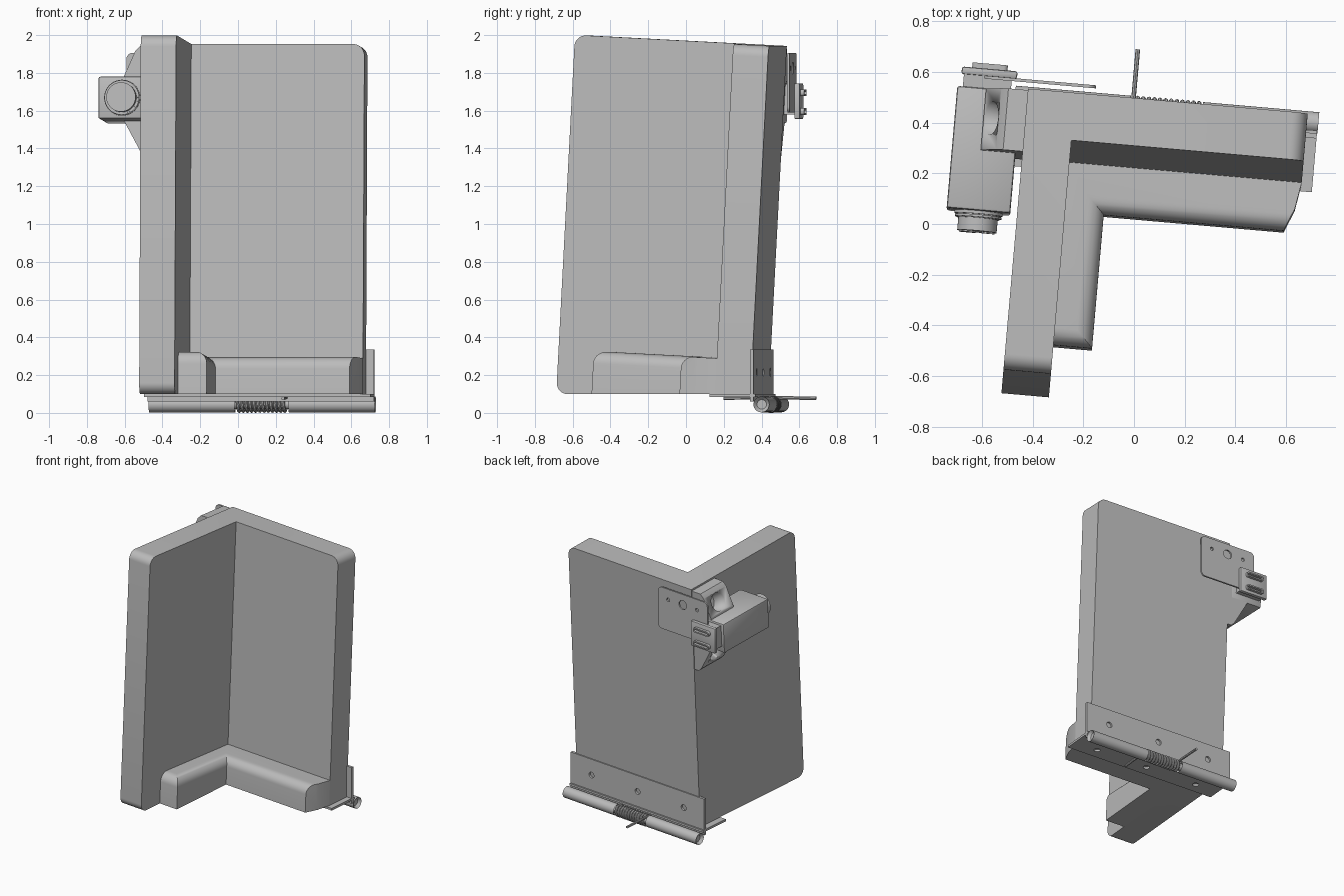
import bpy, bmesh, math
from mathutils import Matrix, Vector

if "Cube" in bpy.data.objects:
    bpy.data.objects.remove(bpy.data.objects["Cube"], do_unlink=True)

grey = bpy.data.materials.new("plain grey")
grey.use_nodes = True
grey.diffuse_color = (0.5, 0.5, 0.5, 1)
grey.node_tree.nodes["Principled BSDF"].inputs["Base Color"].default_value = (0.5, 0.5, 0.5, 1)

# Two frames: the hinge is only turned, the body also leans back
LEAN = math.radians(3)
TURNED = Matrix.Rotation(math.radians(-5), 4, 'Z')
LEANING = TURNED @ Matrix.Rotation(-LEAN, 4, 'X')


def finish(obj, smooth=True):
    obj.data.materials.clear()
    obj.data.materials.append(grey)
    bpy.ops.object.select_all(action='DESELECT')
    obj.select_set(True)
    bpy.context.view_layer.objects.active = obj
    if obj.type == 'CURVE':
        bpy.ops.object.convert(target='MESH')
    if smooth:
        bpy.ops.object.shade_smooth_by_angle(angle=math.radians(32))
    return obj


def add_mesh(name, bm, frame):
    bmesh.ops.recalc_face_normals(bm, faces=bm.faces)
    mesh = bpy.data.meshes.new(name)
    bm.to_mesh(mesh)
    bm.free()
    obj = bpy.data.objects.new(name, mesh)
    bpy.context.collection.objects.link(obj)
    obj.matrix_world = frame
    return finish(obj)


def prism(points, direction):
    bm = bmesh.new()
    face = bm.faces.new([bm.verts.new(p) for p in points])
    ext = bmesh.ops.extrude_face_region(bm, geom=[face])
    moved = [g for g in ext["geom"] if isinstance(g, bmesh.types.BMVert)]
    bmesh.ops.translate(bm, verts=moved, vec=direction)
    return bm


def round_edges(bm, rule, radius, segments=8):
    picked = [e for e in bm.edges if rule((e.verts[0].co + e.verts[1].co) / 2, e.verts[0].co - e.verts[1].co)]
    bmesh.ops.bevel(bm, geom=picked, offset=radius, segments=segments, profile=0.5,
                    affect='EDGES', clamp_overlap=True)


def level_base(bm):
    # Make the base horizontal although the walls lean
    for v in bm.verts:
        if abs(v.co.z) < 1e-5:
            v.co.z = (0.1 + v.co.y * math.sin(LEAN)) / math.cos(LEAN)


def box(name, lo, hi, frame, bevel=0.0):
    bm = prism([(lo[0], lo[1], lo[2]), (hi[0], lo[1], lo[2]),
                (hi[0], hi[1], lo[2]), (lo[0], hi[1], lo[2])], (0, 0, hi[2] - lo[2]))
    if bevel:
        round_edges(bm, lambda m, d: True, bevel, 2)
    return add_mesh(name, bm, frame)


def rod(name, start, end, radius, frame, recess=0.0, sides=40):
    start, end = Vector(start), Vector(end)
    bm = bmesh.new()
    place = Matrix.Translation((start + end) / 2) @ (end - start).to_track_quat('Z', 'Y').to_matrix().to_4x4()
    bmesh.ops.create_cone(bm, cap_ends=True, segments=sides, radius1=radius, radius2=radius,
                          depth=(end - start).length, matrix=place)
    if recess:
        caps = [f for f in bm.faces if len(f.verts) > 4]
        bmesh.ops.inset_individual(bm, faces=caps, thickness=radius * 0.4)
        for f in caps:
            bmesh.ops.translate(bm, verts=f.verts, vec=-f.normal * recess)
            wall = bmesh.ops.inset_individual(bm, faces=[f], thickness=radius * 0.02)
    return add_mesh(name, bm, frame)


def circle(x, y, r, n=24):
    return [(x + r * math.cos(2 * math.pi * i / n), y + r * math.sin(2 * math.pi * i / n)) for i in range(n)]


def rounded_rect(x0, x1, y0, y1, r, n=6):
    pts = []
    for k, (cx, cy) in enumerate([(x1 - r, y1 - r), (x0 + r, y1 - r), (x0 + r, y0 + r), (x1 - r, y0 + r)]):
        for i in range(n + 1):
            a = math.pi / 2 * (k + i / n)
            pts.append((cx + r * math.cos(a), cy + r * math.sin(a)))
    return pts


def plate(name, loops, thickness, frame):
    # Flat sheet: first loop is the outline, the others are holes
    curve = bpy.data.curves.new(name, 'CURVE')
    curve.dimensions, curve.fill_mode = '2D', 'BOTH'
    curve.extrude = thickness / 2
    for loop in loops:
        s = curve.splines.new('POLY')
        s.points.add(len(loop) - 1)
        for p, (x, y) in zip(s.points, loop):
            p.co = (x, y, 0, 1)
        s.use_cyclic_u = True
    obj = bpy.data.objects.new(name, curve)
    bpy.context.collection.objects.link(obj)
    obj.matrix_world = frame
    return finish(obj)


def wire(name, points, radius, frame):
    curve = bpy.data.curves.new(name, 'CURVE')
    curve.dimensions, curve.bevel_depth, curve.bevel_resolution = '3D', radius, 2
    curve.use_fill_caps = True
    s = curve.splines.new('POLY')
    s.points.add(len(points) - 1)
    for p, co in zip(s.points, points):
        p.co = (*co, 1)
    obj = bpy.data.objects.new(name, curve)
    bpy.context.collection.objects.link(obj)
    obj.matrix_world = frame
    return finish(obj)


def upright(v):
    return TURNED @ Matrix.Translation((0, v, 0)) @ Matrix.Rotation(math.pi / 2, 4, 'X')


# Corner walls: an L in plan, with rounded outer corners
L, R, IN, FRONT, BACK, INNER, TOP = -0.463, 0.645, -0.275, -0.718, 0.393, 0.205, 1.966
bm = prism([(L, FRONT, 0), (IN, FRONT, 0), (IN, INNER, 0), (R, INNER, 0), (R, BACK, 0), (L, BACK, 0)], (0, 0, TOP))
level_base(bm)
round_edges(bm, lambda m, d: abs(d.z) < 0.1 and (m.y < FRONT + 0.001 or (m.x > R - 0.001 and m.z > 1)), 0.06)
add_mesh("corner_walls", bm, LEANING)

# Ledge along the foot of both walls
EDGE, LEDGE_FRONT, LEDGE_BACK = -0.122, -0.517, 0.012
bm = prism([(IN, LEDGE_FRONT, 0), (EDGE, LEDGE_FRONT, 0), (EDGE, LEDGE_BACK, 0), (0.591, LEDGE_BACK, 0),
            (0.627, 0.1, 0), (R, INNER, 0), (IN, INNER, 0)], (0, 0, 0.3))
level_base(bm)
round_edges(bm, lambda m, d: m.z > 0.29 and (m.y < LEDGE_FRONT + 0.001
            or (abs(m.x - EDGE) < 0.001) or abs(m.y - LEDGE_BACK) < 0.001), 0.065)
add_mesh("foot_ledge", bm, LEANING)

# Hinge leaves with screw holes
screws = (-0.33, 0.085, 0.5)
plate("hinge_upright_leaf", [[(-0.515, 0.06), (0.688, 0.06), (0.688, 0.335), (-0.515, 0.335)]]
      + [circle(x, 0.215, 0.022) for x in screws], 0.02, upright(0.409))
plate("hinge_bottom_leaf", [[(-0.515, 0.186), (0.688, 0.186), (0.688, 0.43), (-0.515, 0.43)]]
      + [circle(x, 0.27, 0.022) for x in screws], 0.016, TURNED @ Matrix.Translation((0, 0, 0.092)))

# Hinge barrel, pin and spring
V, Z = 0.461, 0.045
for name, a, b in (("hinge_barrel_right", -0.512, -0.055), ("hinge_barrel_left", 0.23, 0.69)):
    rod(name, (a, V, Z), (b, V, Z), 0.042, TURNED, recess=0.02)
rod("hinge_pin", (-0.07, V, Z), (0.25, V, Z), 0.025, TURNED)
TURNS, STEPS = 12, 20
coil = []
for i in range(TURNS * STEPS + 1):
    a = 2 * math.pi * i / STEPS + math.pi / 2
    coil.append((-0.045 + 0.265 * i / (TURNS * STEPS), V + 0.036 * math.cos(a), Z + 0.036 * math.sin(a)))
wire("hinge_spring", [(-0.045, 0.688, Z + 0.032)] + coil + [(0.22, 0.22, Z + 0.032)], 0.009, TURNED)

# Latch housing and its lock barrel
box("latch_housing", (-0.742, -0.093, 1.555), (-0.49, 0.39, 1.778), LEANING, 0.01)
LX, LZ = -0.615, 1.666
for name, a, b, r in (("lock_collar", -0.08, -0.105, 0.095), ("lock_neck", -0.1, -0.12, 0.085),
                      ("lock_ring", -0.108, -0.117, 0.092), ("lock_head", -0.115, -0.171, 0.078)):
    rod(name, (LX, a, LZ), (LX, b, LZ), r, LEANING)
box("lock_tab", (-0.685, -0.176, LZ - 0.03), (-0.62, -0.165, LZ + 0.03), LEANING)
for name, x0, x1, h in (("lock_key_bar", -0.59, -0.545, 0.009), ("lock_key_end", -0.596, -0.585, 0.022)):
    box(name, (x0, -0.176, LZ - h), (x1, -0.165, LZ + h), LEANING)

# Tapered side bracket with a screw hole in each sloping face
profile = [(-0.44, 1.345), (-0.5, 1.345), (-0.525, 1.37), (-0.628, 1.56), (-0.628, 1.79),
           (-0.568, 1.925), (-0.54, 1.953), (-0.44, 1.953)]
bracket = add_mesh("side_bracket", prism([(x, 0.145, z) for x, z in profile], (0, 0.243, 0)), LEANING)
for start, end in (((-0.66, 0.27, 1.885), (-0.5, 0.27, 1.825)), ((-0.63, 0.27, 1.42), (-0.5, 0.27, 1.49))):
    cutter = rod("hole_cutter", start, end, 0.065, LEANING)
    cutter.hide_render = True
    mod = bracket.modifiers.new("screw hole", 'BOOLEAN')
    mod.operation, mod.object, mod.solver = 'DIFFERENCE', cutter, 'EXACT'
    bpy.context.view_layer.objects.active = bracket
    bpy.ops.object.modifier_apply(modifier=mod.name)
    bpy.data.objects.remove(cutter, do_unlink=True)

# Strike plate behind the back wall
plate("strike_plate", [rounded_rect(-0.638, -0.197, 1.59, 1.905, 0.03), circle(-0.417, 1.825, 0.034)]
      + [circle(x, 1.825, 0.013) for x in (-0.545, -0.285)], 0.012, upright(0.526))

# Hasp with two raised bars
box("hasp_spacer", (-0.72, 0.46, 1.58), (-0.53, 0.535, 1.74), TURNED)
box("hasp", (-0.73, 0.53, 1.555), (-0.51, 0.56, 1.745), TURNED, 0.008)
for name, z in (("hasp_upper_bar", 1.695), ("hasp_lower_bar", 1.595)):
    plate(name, [rounded_rect(-0.69, -0.55, z - 0.018, z + 0.018, 0.016),
                 rounded_rect(-0.68, -0.56, z - 0.008, z + 0.008, 0.007)], 0.03, upright(0.565))
